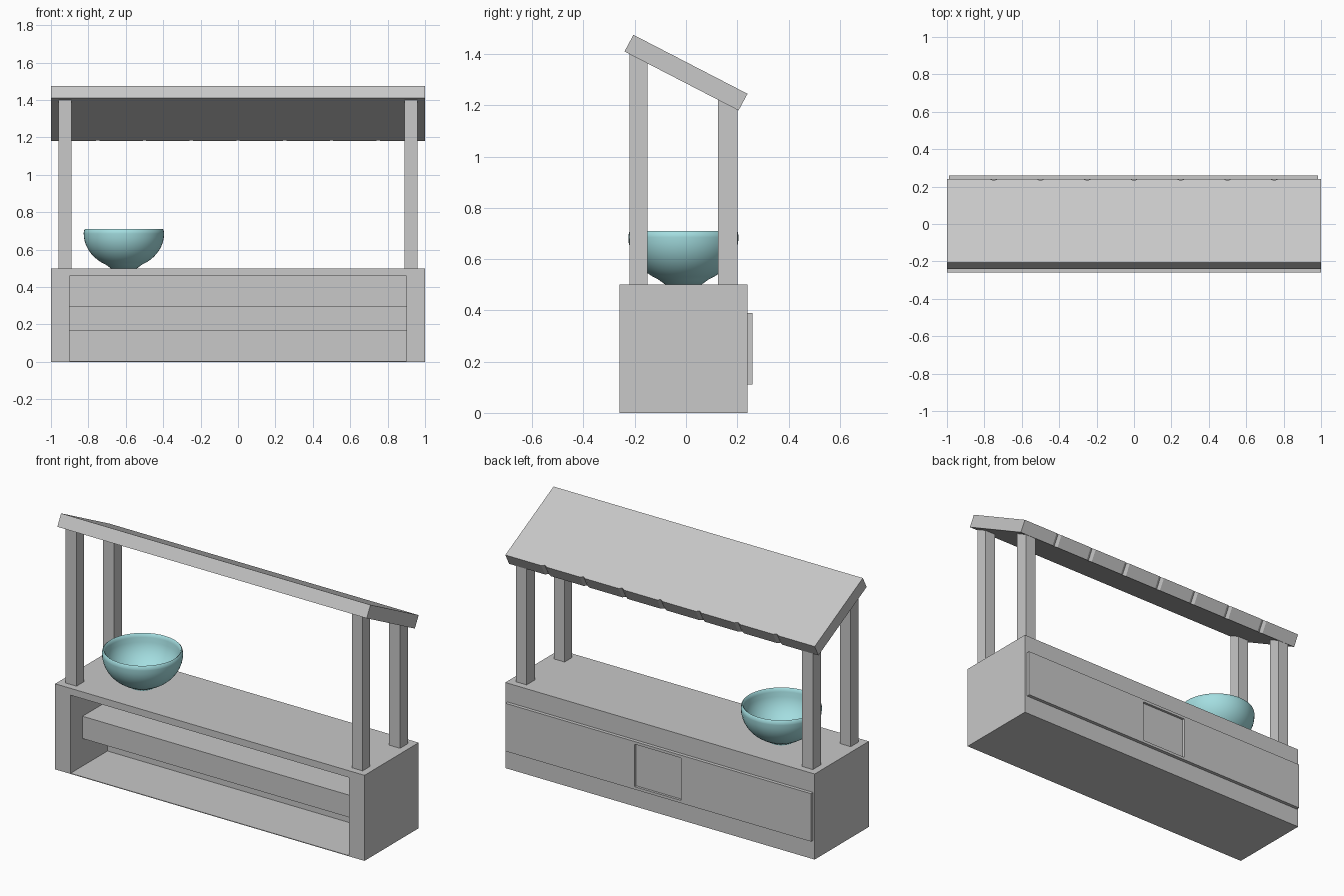
import bpy, bmesh, math

if "Cube" in bpy.data.objects:
    bpy.data.objects.remove(bpy.data.objects["Cube"])


def material(name, rgb):
    m = bpy.data.materials.new(name)
    m.diffuse_color = (*rgb, 1)
    m.use_nodes = True
    m.node_tree.nodes["Principled BSDF"].inputs["Base Color"].default_value = m.diffuse_color
    return m


GREY = material("light grey", (0.58, 0.58, 0.58))
TEAL = material("pale teal", (0.37, 0.73, 0.75))


def mesh_object(name, verts, faces, mat):
    me = bpy.data.meshes.new(name)
    me.from_pydata(verts, [], faces)
    bm = bmesh.new()
    bm.from_mesh(me)
    bmesh.ops.recalc_face_normals(bm, faces=bm.faces)
    bm.to_mesh(me)
    bm.free()
    ob = bpy.data.objects.new(name, me)
    bpy.context.collection.objects.link(ob)
    me.materials.append(mat)
    return ob


def lofted(name, rings, mat):
    """Closed solid from equal-length vertex rings, capped at both ends."""
    n = len(rings[0])
    verts = [v for r in rings for v in r]
    faces = [tuple(range(n)), tuple(range(len(verts) - n, len(verts)))]
    for i in range(len(rings) - 1):
        for j in range(n):
            k = (j + 1) % n
            faces.append((i*n + j, i*n + k, (i+1)*n + k, (i+1)*n + j))
    return mesh_object(name, verts, faces, mat)


def prism(name, x0, x1, profile, mat=GREY):
    return lofted(name, [[(x, y, z) for y, z in profile] for x in (x0, x1)], mat)


def box(name, x0, x1, y0, y1, z0, z1):
    return prism(name, x0, x1, [(y0, z0), (y1, z0), (y1, z1), (y0, z1)])


def cut(target, cutter):
    mod = target.modifiers.new("opening", 'BOOLEAN')
    mod.operation = 'DIFFERENCE'
    mod.solver = 'EXACT'
    mod.object = cutter
    bpy.context.view_layer.objects.active = target
    bpy.ops.object.modifier_apply(modifier=mod.name)
    bpy.data.objects.remove(cutter)


# Counter with open front, and its recessed shelf
counter = box("counter", -1, 1, -0.26, 0.24, 0, 0.5)
cut(counter, box("cavity_cutter", -0.9, 0.9, -0.4, 0.08, 0.004, 0.46))
box("shelf", -0.9, 0.9, -0.15, 0.08, 0.165, 0.295)

# Raised panel on the rear side with a square recess
panel = box("rear_panel", -0.99, 0.985, 0.24, 0.26, 0.11, 0.39)
cut(panel, box("recess_cutter", -0.15, 0.15, 0.246, 0.3, 0.126, 0.374))


# Posts, tops cut to the roof slope
def under_roof(y):
    return 1.41 - 0.517 * (y + 0.24) + 0.003


for label, y0, y1 in (("front", -0.22, -0.15), ("rear", 0.125, 0.2)):
    for side, x in (("left", -0.96), ("right", 0.89)):
        prism(f"{label}_{side}_post", x, x + 0.07,
              [(y0, 0.5), (y1, 0.5), (y1, under_roof(y1)), (y0, under_roof(y0))])

# Sloping roof, lower edge notched between its eight panels
stations = [(-1, 0)]
for i in range(1, 8):
    s = -1 + i * 0.25
    stations += [(s - 0.018, 0), (s, 0.009), (s + 0.018, 0)]
stations.append((1, 0))
rings = []
for x, d in stations:
    dy, dz = -d * 0.888, d * 0.46
    rings.append([(x, -0.24, 1.41), (x, 0.205 + dy, 1.18 + dz),
                  (x, 0.24 + dy, 1.245 + dz), (x, -0.205, 1.475)])
lofted("roof", rings, GREY)

# Bowl turned from an outer and inner profile
R, T = 0.215, 0.018
profile = [(0.07, 0.5)]
for i in range(1, 11):
    a = math.radians(20 + 7 * i)
    profile.append((R * math.sin(a), 0.5 + 0.186 * (1 - math.cos(a)) / 1.0))
profile += [(R, 0.69), (R - 0.003, 0.705), (R - 0.008, 0.71), (R - 0.014, 0.705)]
for i in range(10, 0, -1):
    a = math.radians(8.8 * i)
    profile.append(((R - T) * math.sin(a), 0.52 + 0.175 * (1 - math.cos(a))))
profile.append((0.004, 0.52))
SIDES = 48
bowl_rings = [[(-0.61 + r * math.cos(t), -0.01 + r * math.sin(t), z)
               for t in (2 * math.pi * k / SIDES for k in range(SIDES))]
              for r, z in profile]
bowl = lofted("bowl", bowl_rings, TEAL)
bpy.ops.object.select_all(action='DESELECT')
bowl.select_set(True)
bpy.context.view_layer.objects.active = bowl
bpy.ops.object.shade_smooth_by_angle(angle=math.radians(40))
